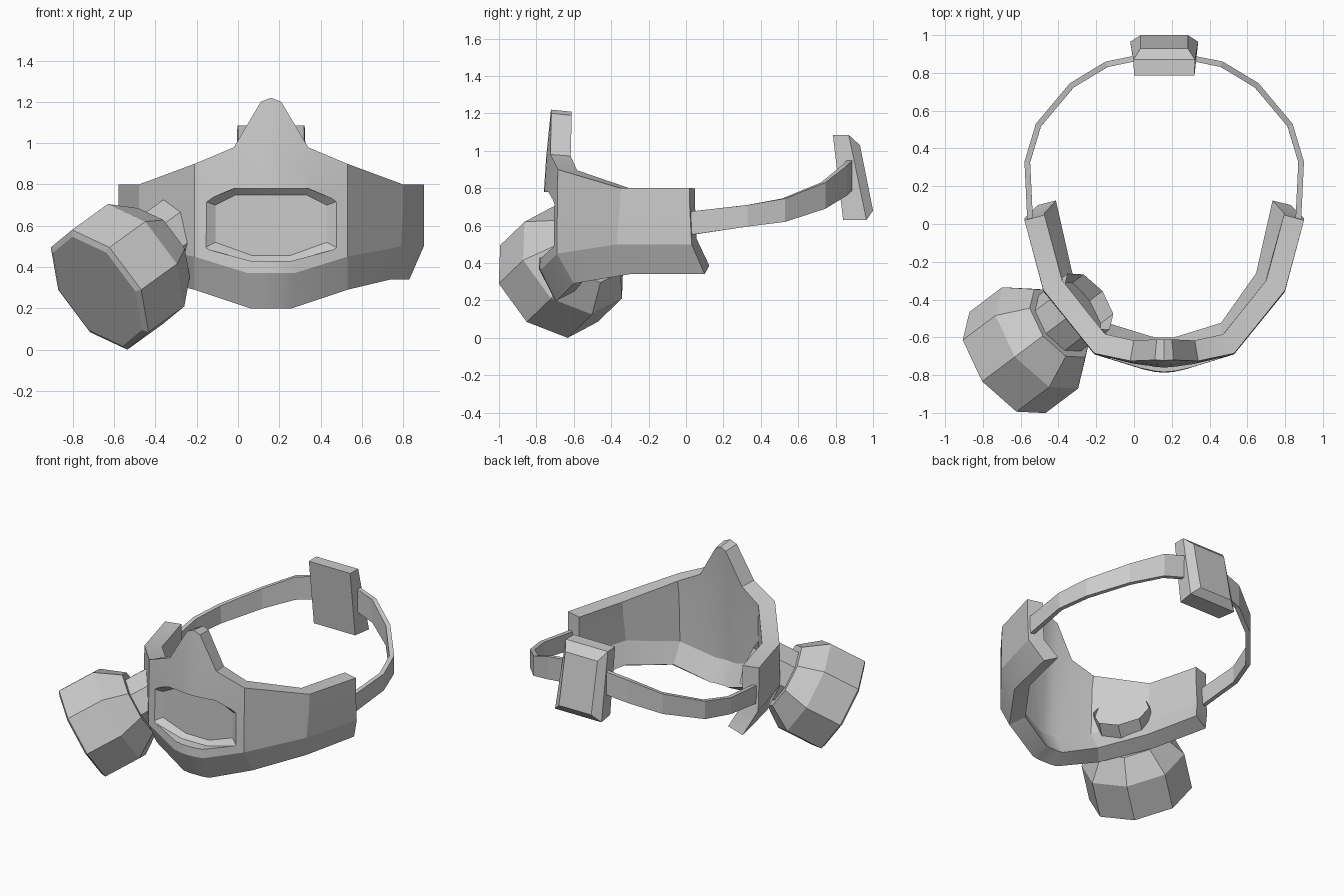
import bpy
import bmesh
from math import cos, sin, pi
from mathutils import Vector

if "Cube" in bpy.data.objects:
    bpy.data.objects.remove(bpy.data.objects["Cube"])

CX = 0.16  # symmetry plane of mask and strap


def make(name, verts, faces):
    me = bpy.data.meshes.new(name)
    me.from_pydata(verts, [], faces)
    me.update()
    ob = bpy.data.objects.new(name, me)
    bpy.context.collection.objects.link(ob)
    return ob


def loft(name, rings, cap_start=True):
    """Solid through equal-length rings, capped at the ends."""
    n = len(rings[0])
    verts = [v for r in rings for v in r]
    faces = [(k * n + i, k * n + (i + 1) % n, (k + 1) * n + (i + 1) % n, (k + 1) * n + i)
             for k in range(len(rings) - 1) for i in range(n)]
    faces.append(tuple(range(len(verts) - n, len(verts))))
    if cap_start:
        faces.append(tuple(reversed(range(n))))
    ob = make(name, verts, faces)
    bm = bmesh.new()
    bm.from_mesh(ob.data)
    bmesh.ops.recalc_face_normals(bm, faces=bm.faces)
    bm.to_mesh(ob.data)
    bm.free()
    return ob


def sheet(name, half, thickness):
    """Mirror half of the columns (+x side, last one on the centre), skin, thicken inward."""
    cols = half + [[(2 * CX - x, y, z) for x, y, z in c] for c in reversed(half[:-1])]
    n = len(half[0])
    verts = [v for c in cols for v in c]
    faces = [(i * n + j, (i + 1) * n + j, (i + 1) * n + j + 1, i * n + j + 1)
             for i in range(len(cols) - 1) for j in range(n - 1)]
    ob = make(name, verts, faces)
    m = ob.modifiers.new("thickness", 'SOLIDIFY')
    m.thickness, m.offset, m.use_even_offset = thickness, -1, True
    return ob


# Mask shell: columns from the ear end to the nose, each top to bottom
mask = sheet("mask_shell", [
    [(.90, .02, .80), (.90, .02, .70), (.90, .03, .50), (.83, .10, .34)],
    [(.80, -.35, .80), (.80, -.355, .70), (.79, -.37, .50), (.74, -.30, .34)],
    [(.53, -.685, .90), (.53, -.687, .80), (.53, -.69, .45), (.53, -.60, .29)],
    [(.34, -.725, .98), (.34, -.732, .87), (.27, -.77, .37), (.26, -.69, .20)],
    [(.21, -.72, 1.20), (.21, -.745, .95), (.21, -.783, .37), (.21, -.70, .20)],
    [(.16, -.722, 1.22), (.16, -.748, .96), (.16, -.787, .37), (.16, -.70, .20)],
], 0.11)

# Recessed front panel, cut into the shell
rim = [(-.325, .72), (-.18, .78), (.18, .78), (.325, .72),
       (.325, .49), (.10, .43), (-.10, .43), (-.325, .49)]
inner = [(-.27, .70), (-.17, .75), (.17, .75), (.27, .70),
         (.27, .52), (.09, .455), (-.09, .455), (-.27, .52)]
cutter = loft("panel_cutter", [[(CX + u, y, z) for u, z in ring] for ring, y in
                               ((inner, -.675), (rim, -.71), (rim, -.95))])
cut = mask.modifiers.new("panel_recess", 'BOOLEAN')
cut.operation, cut.object, cut.solver = 'DIFFERENCE', cutter, 'EXACT'
cutter.hide_render = True

# Bake the shell, then smooth only its gentle bends
bpy.context.view_layer.objects.active = mask
mask.select_set(True)
for name in ("thickness", "panel_recess"):
    bpy.ops.object.modifier_apply(modifier=name)
bpy.ops.object.shade_smooth_by_angle(angle=0.35)
bpy.data.objects.remove(cutter)

# Filter canister: eight-sided turned profile on a tilted axis (offset, radius), neck left open
axis = Vector((-.693, -.52, -.5))
side = Vector((.6, -.8, 0))
up = side.cross(axis).normalized()
rim_centre = Vector((-.67, -.733, .29))
profile = [(-.62, .185), (-.40, .185), (-.40, .225), (-.25, .335), (0, .335), (.015, .305)]
loft("filter_canister", [[rim_centre + axis * t + (side * cos(i * pi / 4) + up * sin(i * pi / 4)) * r
                          for i in range(8)] for t, r in profile], cap_start=False)

# Head strap: outer path with lower and upper edge heights
path = [(.86, -.03, .545, .67), (.885, .02, .55, .675), (.90, .33, .595, .71), (.84, .53, .62, .745),
        (.66, .745, .69, .83), (.47, .86, .76, .92), (.32, .89, .79, .95), (.16, .90, .80, .96)]
sheet("head_strap", [[(x, y, lo), (x, y, hi)] for x, y, lo, hi in path], 0.03)

# Rear buckle: top and bottom edge (half width, y, z)
buckle = [(.16, .785, 1.085, .16, .84, .63), (.163, .87, 1.085, .18, .965, .63),
          (.125, .93, 1.03, .125, 1.0, .68)]
loft("rear_buckle", [[(CX - a, yt, zt), (CX + a, yt, zt), (CX + b, yb, zb), (CX - b, yb, zb)]
                     for a, yt, zt, b, yb, zb in buckle])

# The strap skin must face away from the head so it thickens inward
strap = bpy.data.objects["head_strap"].data
if strap.polygons[0].normal.x < 0:
    strap.flip_normals()
